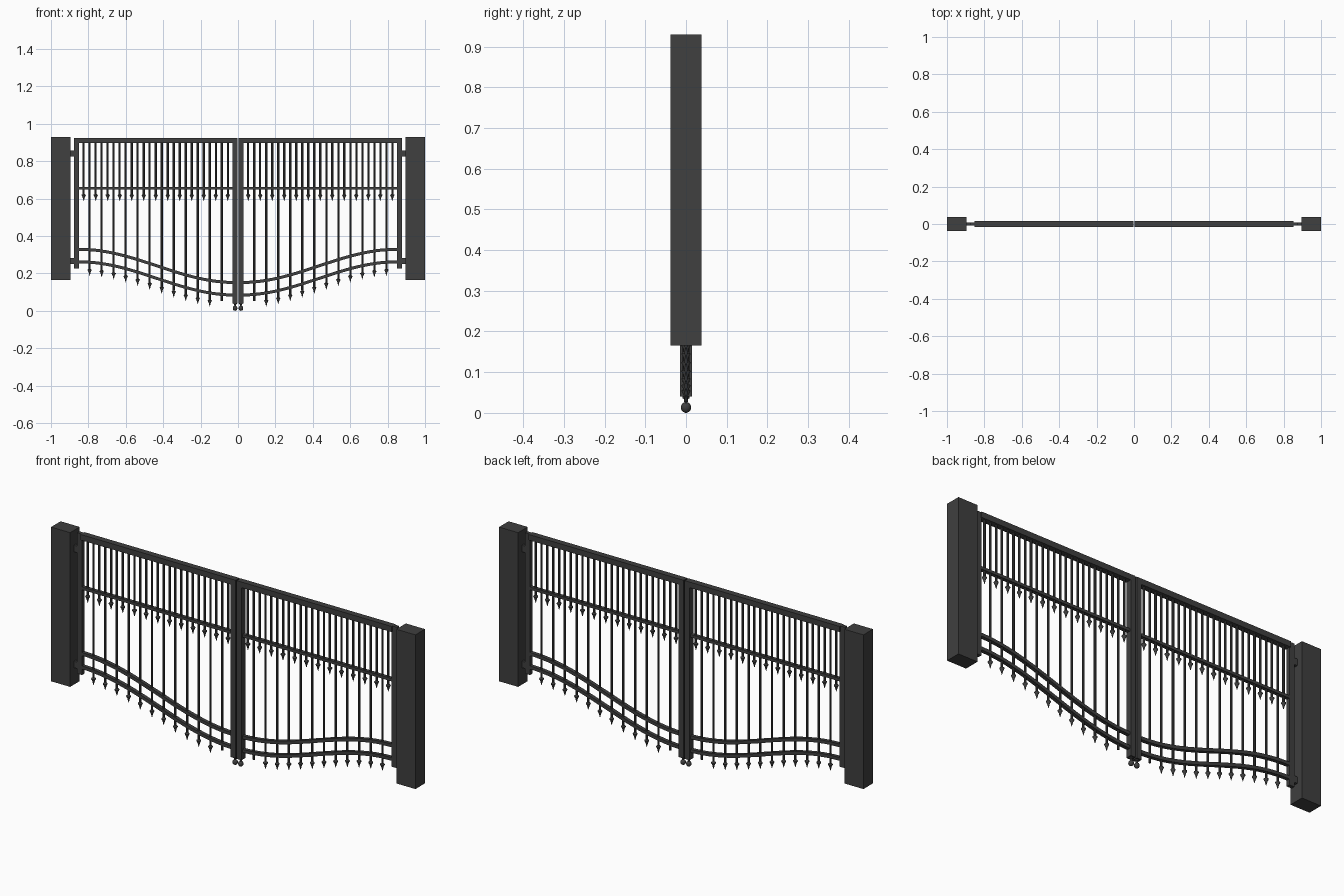
import bpy, bmesh, math
from mathutils import Matrix, Vector

if "Cube" in bpy.data.objects:
    bpy.data.objects.remove(bpy.data.objects["Cube"])

dark = bpy.data.materials.new("dark_iron")
dark.diffuse_color = (0.05, 0.05, 0.05, 1)
dark.use_nodes = True
dark.node_tree.nodes["Principled BSDF"].inputs["Base Color"].default_value = dark.diffuse_color


def finish(name, bm, smooth=False):
    bmesh.ops.recalc_face_normals(bm, faces=bm.faces)
    me = bpy.data.meshes.new(name)
    bm.to_mesh(me)
    bm.free()
    me.materials.append(dark)
    ob = bpy.data.objects.new(name, me)
    bpy.context.collection.objects.link(ob)
    if smooth:
        bpy.ops.object.select_all(action='DESELECT')
        ob.select_set(True)
        bpy.context.view_layer.objects.active = ob
        bpy.ops.object.shade_smooth_by_angle(angle=math.radians(35))
    # second leaf by mirroring across x = 0
    mod = ob.modifiers.new("mirror", 'MIRROR')
    mod.use_axis = (True, False, False)
    return ob


def add_box(bm, x0, x1, hy, z0, z1):
    m = Matrix.Translation(((x0 + x1) / 2, 0, (z0 + z1) / 2)) @ Matrix.Diagonal((x1 - x0, 2 * hy, z1 - z0, 1))
    bmesh.ops.create_cube(bm, size=1, matrix=m)


def box(name, *dims):
    bm = bmesh.new()
    add_box(bm, *dims)
    finish(name, bm)


def add_lathe(bm, x, profile, n=12):
    rings = [[bm.verts.new((x + r * math.cos(2 * math.pi * i / n), r * math.sin(2 * math.pi * i / n), z))
              for i in range(n)] for r, z in profile]
    for a, b in zip(rings, rings[1:]):
        for i in range(n):
            j = (i + 1) % n
            bm.faces.new((a[i], a[j], b[j], b[i]))
    bm.faces.new(rings[0])
    bm.faces.new(rings[-1])


def curve_z(x, high, low):
    # S-curve of the lower rails: high at the post, low at the centre
    t = min(max((x + 0.853) / 0.84, 0), 1)
    return low + (high - low) * (0.5 + 0.5 * math.cos(math.pi * t))


# posts and frame
box("gate_post", -1.0, -0.895, 0.0375, 0.165, 0.93)
box("outer_stile", -0.878, -0.85, 0.009, 0.225, 0.924)
box("centre_stile", -0.03, -0.003, 0.015, 0.04, 0.924)
box("top_rail", -0.853, -0.028, 0.015, 0.896, 0.924)
box("middle_rail", -0.853, -0.028, 0.009, 0.648, 0.662)

# hinges
bm = bmesh.new()
for z in (0.84, 0.265):
    add_box(bm, -0.9, -0.872, 0.008, z - 0.016, z + 0.016)
finish("hinges", bm)

# two curved rails
for name, high, low in (("upper_curved_rail", 0.329, 0.151), ("lower_curved_rail", 0.262, 0.084)):
    bm = bmesh.new()
    n, prev, h = 36, None, 0.008
    for i in range(n + 1):
        x = -0.853 + 0.825 * i / n
        z = curve_z(x, high, low)
        slope = (curve_z(x + 0.001, high, low) - curve_z(x - 0.001, high, low)) / 0.002
        nrm = Vector((-slope, 0, 1)).normalized() * h
        ring = [bm.verts.new((x + s * nrm.x, y, z + s * nrm.z))
                for s, y in ((1, -0.009), (1, 0.009), (-1, 0.009), (-1, -0.009))]
        if prev:
            for k in range(4):
                bm.faces.new((prev[k], prev[(k + 1) % 4], ring[(k + 1) % 4], ring[k]))
        else:
            bm.faces.new(ring)
        prev = ring
    bm.faces.new(prev)
    finish(name, bm, True)

# pickets: long ones reach below the curved rails, short ones stop below the middle rail
long_bars, short_bars, spears = bmesh.new(), bmesh.new(), bmesh.new()


def spear(x, z):
    add_lathe(spears, x, [(0.004, z + 0.004), (0.006, z - 0.002), (0.011, z - 0.006), (0.011, z - 0.009),
                          (0.006, z - 0.018), (0.003, z - 0.03), (0.0005, z - 0.039)], 10)


for i in range(12):
    x = -0.793 + 0.0642 * i
    z = curve_z(x, 0.262, 0.084) - 0.034
    add_lathe(long_bars, x, [(0.0055, 0.9), (0.0055, z)], 10)
    if i < 11:
        spear(x, z)
for i in range(13):
    x = -0.825 + 0.0642 * i
    add_lathe(short_bars, x, [(0.0055, 0.9), (0.0055, 0.625)], 10)
    spear(x, 0.626)
finish("long_pickets", long_bars, True)
finish("short_pickets", short_bars, True)
finish("spear_tips", spears, True)

# ball finials under the centre stiles
bm = bmesh.new()
ball = [(max(0.0005, 0.0125 * math.sin(math.pi * k / 10)), 0.0135 - 0.0135 * math.cos(math.pi * k / 10))
        for k in range(10)]
add_lathe(bm, -0.0155, ball + [(0.005, 0.029), (0.005, 0.034), (0.009, 0.036), (0.009, 0.042)], 16)
finish("ball_finials", bm, True)
